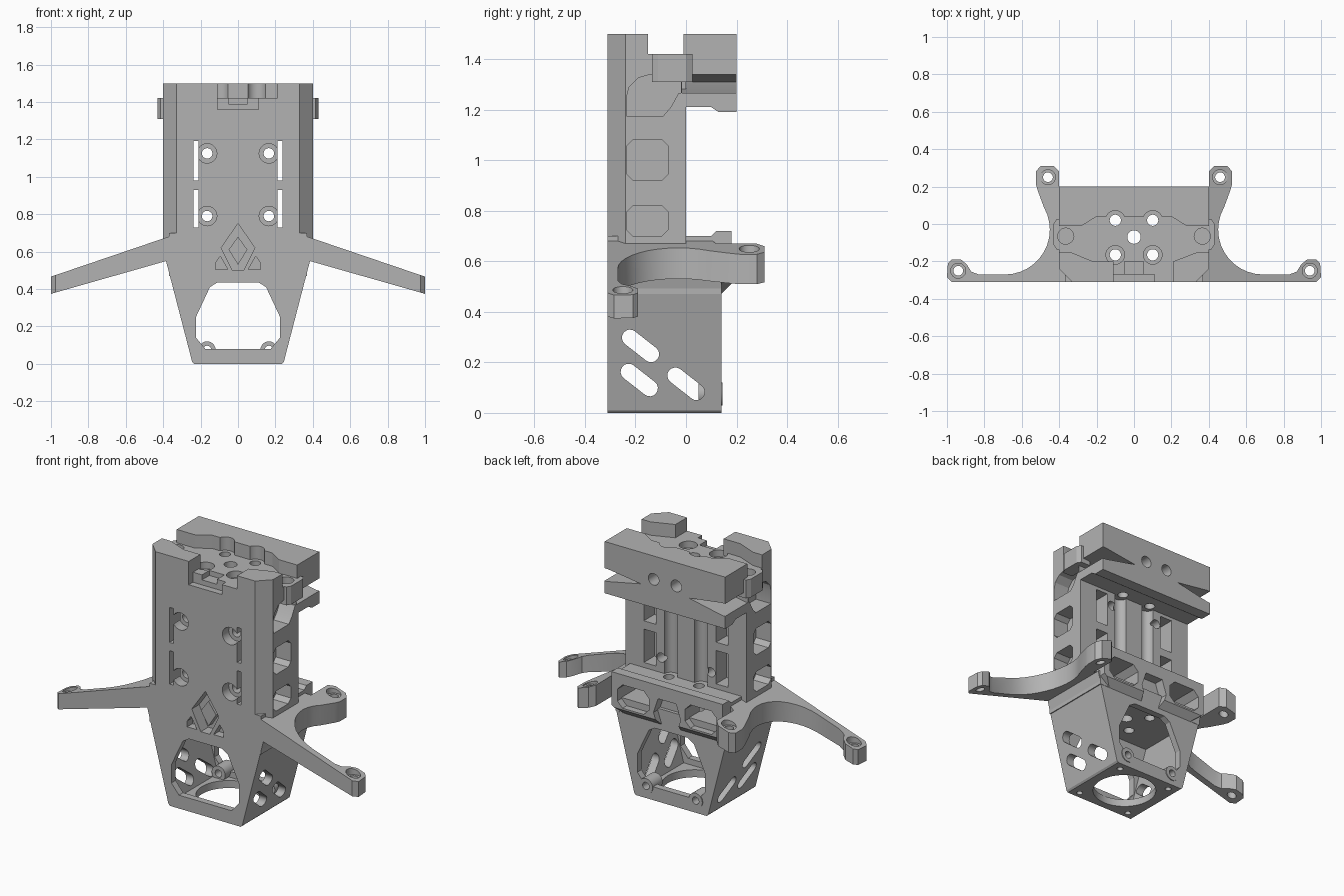
import bpy, bmesh, math
from mathutils import Vector

if "Cube" in bpy.data.objects:
    bpy.data.objects.remove(bpy.data.objects["Cube"], do_unlink=True)

grey = bpy.data.materials.new("matte grey")
grey.use_nodes = True
grey.diffuse_color = (0.45, 0.45, 0.45, 1)
grey.node_tree.nodes["Principled BSDF"].inputs["Base Color"].default_value = grey.diffuse_color


def prism(name, pts, axis, a, b):
    """Extrude a flat outline along an axis from a to b."""
    place = {"x": lambda u, v, t: (t, u, v),
             "y": lambda u, v, t: (u, t, v),
             "z": lambda u, v, t: (u, v, t)}[axis]
    bm = bmesh.new()
    low = [bm.verts.new(place(u, v, a)) for u, v in pts]
    high = [bm.verts.new(place(u, v, b)) for u, v in pts]
    n = len(pts)
    bm.faces.new(low)
    bm.faces.new(high)
    for i in range(n):
        j = (i + 1) % n
        bm.faces.new((low[i], low[j], high[j], high[i]))
    bmesh.ops.recalc_face_normals(bm, faces=bm.faces)
    mesh = bpy.data.meshes.new(name)
    bm.to_mesh(mesh)
    bm.free()
    mesh.materials.append(grey)
    ob = bpy.data.objects.new(name, mesh)
    bpy.context.collection.objects.link(ob)
    return ob


def rect(u0, u1, v0, v1, c=0.0):
    """Rectangle outline with optional cut corners."""
    if c == 0:
        return [(u0, v0), (u1, v0), (u1, v1), (u0, v1)]
    return [(u0 + c, v0), (u1 - c, v0), (u1, v0 + c), (u1, v1 - c),
            (u1 - c, v1), (u0 + c, v1), (u0, v1 - c), (u0, v0 + c)]


def disc(u, v, r, n=24):
    return [(u + r * math.cos(math.tau * i / n), v + r * math.sin(math.tau * i / n)) for i in range(n)]


def slot(u, v, half, r, angle):
    """Round-ended slot outline."""
    pts = []
    for k in range(18):
        t = angle - math.pi / 2 + math.pi * (k if k < 9 else k - 1) / 8
        e = half if k < 9 else -half
        pts.append((u + e * math.cos(angle) + r * math.cos(t), v + e * math.sin(angle) + r * math.sin(t)))
    return pts


def flip(pts, s):
    return [(s * u, v) for u, v in pts]


def both(pts):
    """Complete a right-half outline with its mirror image."""
    return pts + [(-u, v) for u, v in reversed(pts)]


def cut(targets, pts, axis, a, b):
    tool = prism("cutter", pts, axis, a, b)
    tool.hide_render = True
    for ob in targets:
        mod = ob.modifiers.new("cut", "BOOLEAN")
        mod.operation, mod.solver, mod.object = "DIFFERENCE", "EXACT", tool
        bpy.context.view_layer.objects.active = ob
        bpy.ops.object.modifier_apply(modifier=mod.name)
    bpy.data.objects.remove(tool, do_unlink=True)


F = -0.31  # front plane

# Main blocks
tower = prism("tower", both([(0.33, F), (0.4, -0.24), (0.4, 0)]), "z", 0.62, 1.42)
ledge = prism("duct_ledge", [(F, 0.47), (0.14, 0.47), (0.18, 0.51), (0.18, 0.72), (0.12, 0.72),
                             (0.1, 0.7), (F, 0.7)], "x", -0.37, 0.37)
funnel = prism("lower_shroud", both([(0.235, 0), (0.245, 0.01), (0.385, 0.55), (0.37, 0.56)]), "y", F, 0.14)
beam = prism("rear_beam", both([(0.06, 0.04), (0.2, 0.04), (0.28, -0.01), (0.4, -0.01), (0.4, 0.2)]), "z", 1.3, 1.5)
flange = prism("rear_flange", [(-0.02, 1.21), (0.1, 1.21), (0.13, 1.19), (0.2, 1.19), (0.2, 1.42), (-0.02, 1.42)],
               "x", -0.4, 0.4)
right_post = prism("right_post", [(-0.11, F), (-0.33, F), (-0.4, -0.24), (-0.4, -0.15), (-0.34, -0.15),
                                  (-0.22, -0.2), (-0.11, -0.2)], "z", 1.4, 1.5)
left_post = prism("left_post", [(0.21, F), (0.33, F), (0.4, -0.24), (0.4, -0.15), (0.34, -0.15),
                                (0.21, -0.2)], "z", 1.4, 1.5)

# Hollow lower shroud with front and rear windows
cut([funnel], both([(0.205, 0.045), (0.315, 0.47)]), "y", -0.27, 0.1)
cut([funnel], both([(0.175, 0.08), (0.225, 0.14), (0.225, 0.25), (0.15, 0.41), (0.11, 0.435)]), "y", -0.4, 0.3)
cut([funnel], disc(0, -0.085, 0.18, 40), "z", -0.1, 0.07)
for y, z in ((-0.18, 0.265), (-0.185, 0.13), (0.0, 0.115)):
    cut([funnel], slot(y, z, 0.053, 0.032, math.radians(-38)), "x", -0.6, 0.6)
for y in (-0.27, 0.09):
    for s in (-1, 1):
        cut([funnel], disc(s * 0.18, y, 0.018, 16), "z", -0.1, 0.04)

# Screw bosses in the window corners
for s in (-1, 1):
    side = "left" if s > 0 else "right"
    boss = prism(side + "_rear_boss", disc(s * 0.165, 0.075, 0.045), "y", 0.05, 0.145)
    cut([boss, funnel], disc(s * 0.165, 0.075, 0.022, 16), "y", 0.02, 0.2)

# Air ducts, central notch under the ledge
cut([ledge], both([(0.04, 0.4), (0.09, 0.55), (0.06, 0.64)]), "y", 0.12, 0.3)
for s in (-1, 1):
    cut([ledge], flip(rect(0.12, 0.33, 0.52, 0.66, 0.035), s), "y", 0.0, 0.3)
    cut([ledge], flip([(0.39, 0.4), (0.39, 0.54), (0.29, 0.46), (0.29, 0.4)], s), "y", 0.141, 0.3)

# Diamond pocket with two small triangles
front = [ledge, funnel, tower]
cut(front, [(0, 0.75), (0.09, 0.62), (0.03, 0.5), (-0.03, 0.5), (-0.09, 0.62)], "y", -0.4, -0.24)
for s in (-1, 1):
    cut(front, flip([(0.055, 0.505), (0.12, 0.505), (0.12, 0.54), (0.095, 0.575)], s), "y", -0.4, -0.26)
prism("diamond_inset", [(0, 0.68), (0.05, 0.61), (0, 0.53), (-0.05, 0.61)], "y", -0.28, -0.235)

# V notches, bolt holes of the rear beam
upper = [beam, flange]
for s in (-1, 1):
    cut(upper, flip([(0.45, 1.34), (0.38, 1.34), (0.16, 1.31), (0.38, 1.265), (0.45, 1.265)], s), "y", -0.015, 0.3)
    cut(upper, disc(s * 0.075, 1.36, 0.035), "y", 0.05, 0.3)

for s in (-1, 1):
    # Side pockets and elbow duct
    a, b = sorted((s * 0.3, s * 0.5))
    for z0, z1 in ((0.7, 0.82), (0.92, 1.08)):
        cut([tower], rect(-0.235, -0.07, z0, z1, 0.025), "x", a, b)
    cut([tower], [(-0.235, 1.175), (-0.09, 1.175), (-0.06, 1.21), (-0.03, 1.265), (0.1, 1.265), (0.1, 1.34),
                  (-0.14, 1.34), (-0.19, 1.325), (-0.225, 1.29), (-0.235, 1.25)], "x", a, b)
    # Front slits widening into rear channels, mounting screws
    for z0, z1 in ((0.73, 0.93), (0.98, 1.19)):
        cut([tower], flip(rect(0.21, 0.238, z0, z1), s), "y", -0.4, 0.1)
        cut([tower], flip(rect(0.2, 0.28, z0, z1), s), "y", -0.1, 0.1)
    for z in (0.79, 1.125):
        cut([tower], disc(s * 0.165, z, 0.052), "y", -0.4, -0.25)
        cut([tower], disc(s * 0.165, z, 0.028), "y", -0.4, 0.1)
    # Vertical rod grooves and top bolts
    cut([tower, beam, flange], disc(s * 0.1, 0.02, 0.052), "z", 1.42, 1.6)
    cut([tower], disc(s * 0.1, 0.0, 0.042), "z", 0.7, 1.21)
    for y in (0.02, -0.165):
        cut([tower, beam, flange, ledge, funnel], disc(s * 0.1, y, 0.03), "z", 0.4, 1.6)
    cut([tower], disc(s * 0.1, -0.165, 0.05), "z", 1.38, 1.6)

    # Side ears with bolt recesses
    side = "left" if s > 0 else "right"
    ear = prism(side + "_ear", flip([(0.35, -0.135), (0.415, -0.135), (0.43, -0.11), (0.43, 0.0),
                                     (0.415, 0.025), (0.35, 0.025)], s), "z", 1.31, 1.42)
    cut([ear, tower, beam, flange], disc(s * 0.365, -0.065, 0.043), "z", 1.38, 1.6)

# Centre wiring hole and front notch
cut([tower, ledge, funnel], disc(0, -0.07, 0.036), "z", 0.4, 1.6)
cut([tower], rect(-0.11, 0.11, -0.4, -0.27), "z", 1.36, 1.6)
cut([tower], rect(-0.05, 0.05, -0.28, -0.2), "z", 1.39, 1.6)

# Sloping crescent arms carrying fan mounts
arc = [(0.69 + 0.24 * math.cos(math.radians(t)), -0.03 + 0.24 * math.sin(math.radians(t)))
       for t in range(270, 149, -10)]
outline = [(0.36, F), (0.975, F), (1.0, -0.285), (0.995, -0.21), (0.975, -0.19), (0.925, -0.19),
           (0.895, -0.215), (0.87, -0.255), (0.83, -0.27)] + arc + [
           (0.515, 0.18), (0.525, 0.215), (0.525, 0.28), (0.5, 0.31), (0.43, 0.31),
           (0.4, 0.28), (0.4, 0.12), (0.36, 0.1)]
for s in (-1, 1):
    side = "left" if s > 0 else "right"
    arm = prism(side + "_arm", flip(outline, s), "z", 0, 1)
    for v in arm.data.vertices:
        x = abs(v.co.x)
        top = 0.67 - 0.34 * (x - 0.4)
        v.co.z = top if v.co.z > 0.5 else top - 0.125 + 0.055 * (x - 0.4)
    for x, y, z in ((0.94, -0.25, 0.46), (0.46, 0.25, 0.63)):
        cut([arm], disc(s * x, y, 0.026), "z", 0.2, 0.9)
        cut([arm], disc(s * x, y, 0.04), "z", z, 0.9)

# Smooth round walls, keep edges crisp
for ob in bpy.context.view_layer.objects:
    ob.select_set(ob.type == "MESH" and grey.name in ob.data.materials)
    if ob.select_get():
        bpy.context.view_layer.objects.active = ob
bpy.ops.object.shade_smooth_by_angle(angle=math.radians(25))
